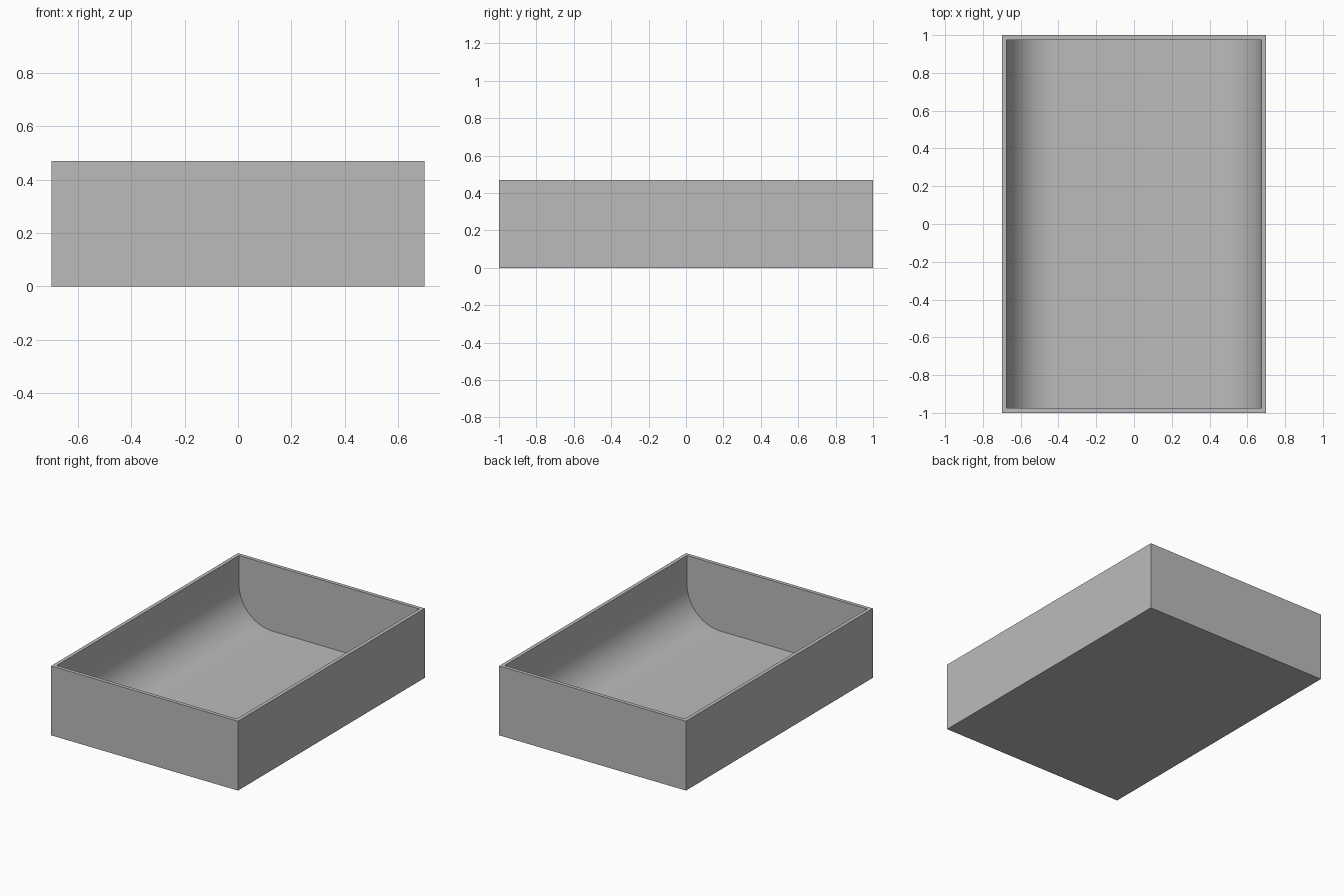
import bpy
import bmesh
from math import cos, sin, pi, radians

WIDTH, LENGTH, HEIGHT = 1.4, 2.0, 0.47
WALL = 0.025      # wall and floor thickness
RADIUS = 0.25     # rounding between the long walls and the floor
STEPS = 24

cube = bpy.data.objects.get("Cube")
if cube:
    bpy.data.objects.remove(cube, do_unlink=True)

# Single grey material
grey = bpy.data.materials.new("plain_grey")
grey.use_nodes = True
color = (0.5, 0.5, 0.5, 1)
grey.diffuse_color = color
grey.node_tree.nodes["Principled BSDF"].inputs["Base Color"].default_value = color


def extrude_profile(name, profile, length):
    """Prism along y, centred, from an x-z outline."""
    bm = bmesh.new()
    face = bm.faces.new([bm.verts.new((x, -length / 2, z)) for x, z in profile])
    moved = bmesh.ops.extrude_face_region(bm, geom=[face])["geom"]
    verts = [v for v in moved if isinstance(v, bmesh.types.BMVert)]
    bmesh.ops.translate(bm, vec=(0, length, 0), verts=verts)
    bmesh.ops.recalc_face_normals(bm, faces=bm.faces)
    mesh = bpy.data.meshes.new(name)
    bm.to_mesh(mesh)
    bm.free()
    mesh.materials.append(grey)
    obj = bpy.data.objects.new(name, mesh)
    bpy.context.collection.objects.link(obj)
    return obj


# Outer box
w = WIDTH / 2
tray = extrude_profile("tray", [(-w, 0), (w, 0), (w, HEIGHT), (-w, HEIGHT)], LENGTH)

# Hollow with rounded lower edges along the long walls
inner = w - WALL
arc = [(inner - RADIUS + RADIUS * cos(a), WALL + RADIUS - RADIUS * sin(a))
       for a in (pi / 2 * i / STEPS for i in range(STEPS + 1))]
right_half = [(inner, HEIGHT + 0.1)] + arc
left_half = [(-x, z) for x, z in reversed(right_half)]
hollow = extrude_profile("hollow_cutter", right_half + left_half, LENGTH - 2 * WALL)
hollow.hide_render = True

cut = tray.modifiers.new("hollow", 'BOOLEAN')
cut.operation = 'DIFFERENCE'
cut.solver = 'EXACT'
cut.object = hollow

# Apply the cut and smooth the rounded faces
bpy.ops.object.select_all(action='DESELECT')
tray.select_set(True)
bpy.context.view_layer.objects.active = tray
bpy.ops.object.modifier_apply(modifier=cut.name)
bpy.data.objects.remove(hollow, do_unlink=True)
bpy.ops.object.shade_smooth_by_angle(angle=radians(30))
